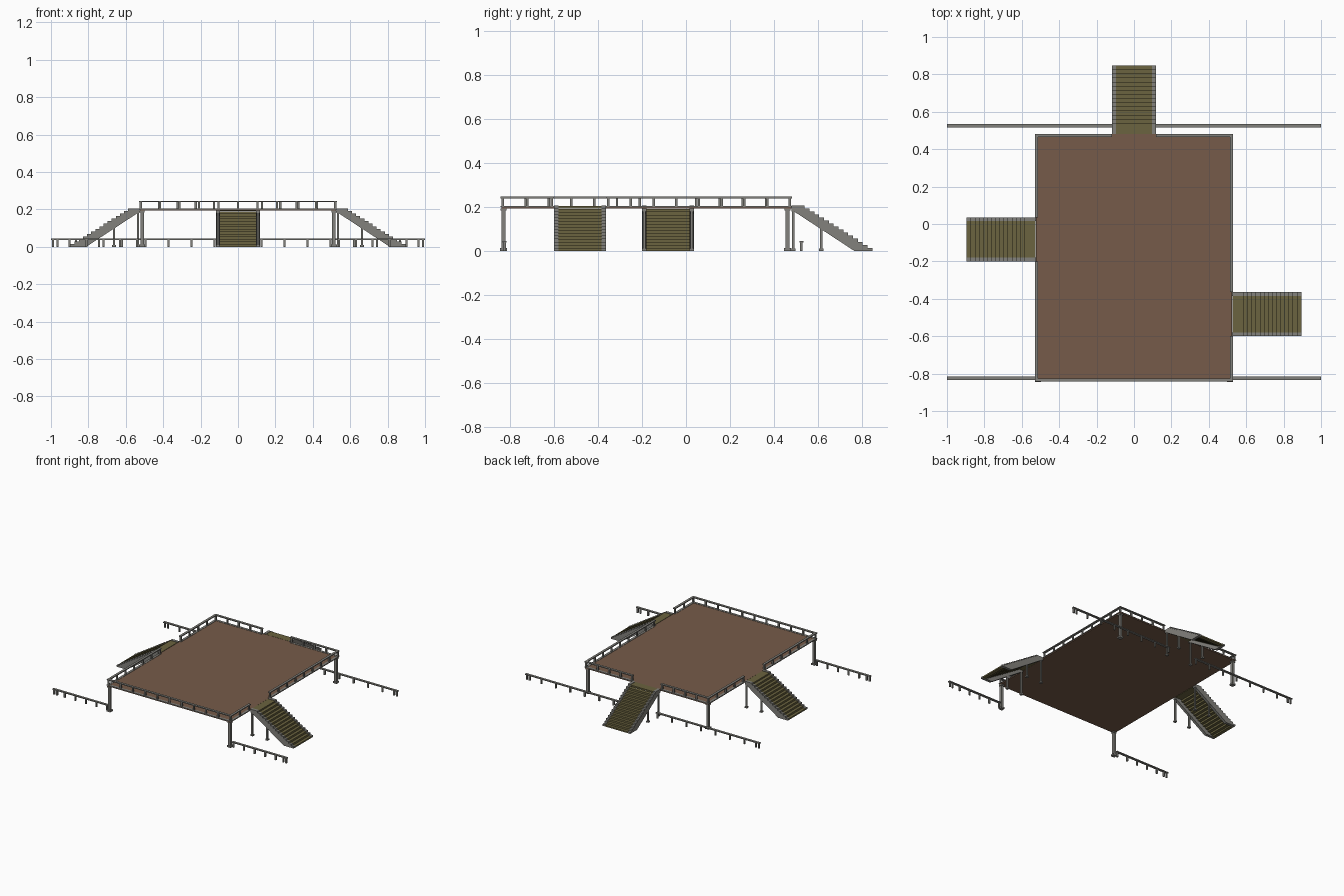
import bpy, bmesh, math
from mathutils import Vector

if "Cube" in bpy.data.objects:
    bpy.data.objects.remove(bpy.data.objects["Cube"])


def material(name, col):
    m = bpy.data.materials.new(name)
    m.diffuse_color = (*col, 1)
    m.use_nodes = True
    m.node_tree.nodes["Principled BSDF"].inputs["Base Color"].default_value = m.diffuse_color
    return m


BROWN = material("brown deck", (0.18, 0.105, 0.067))
GREY = material("grey metal", (0.225, 0.22, 0.20))
OLIVE = material("olive treads", (0.145, 0.125, 0.05))


def box(bm, x0, x1, y0, y1, z0, z1):
    r = bmesh.ops.create_cube(bm, size=1)
    for v in r["verts"]:
        v.co = Vector(((x0 + x1) / 2 + v.co.x * (x1 - x0),
                       (y0 + y1) / 2 + v.co.y * (y1 - y0),
                       (z0 + z1) / 2 + v.co.z * (z1 - z0)))


def post(bm, x, y, z0, z1, w):
    box(bm, x - w / 2, x + w / 2, y - w / 2, y + w / 2, z0, z1)


def finish(bm, name, mat, loc=(0, 0, 0), rot=0):
    bmesh.ops.recalc_face_normals(bm, faces=bm.faces[:])
    me = bpy.data.meshes.new(name)
    bm.to_mesh(me)
    bm.free()
    me.materials.append(mat)
    ob = bpy.data.objects.new(name, me)
    ob.location = loc
    ob.rotation_euler = (0, 0, rot)
    bpy.context.collection.objects.link(ob)
    return ob


def prism(bm, profile, y0, y1):
    # side profile (x, z) pushed across y
    f = bm.faces.new([bm.verts.new((x, y0, z)) for x, z in profile])
    r = bmesh.ops.extrude_face_region(bm, geom=[f])
    vs = [g for g in r["geom"] if isinstance(g, bmesh.types.BMVert)]
    bmesh.ops.translate(bm, verts=vs, vec=(0, y1 - y0, 0))


# Deck
bm = bmesh.new()
box(bm, -0.525, 0.525, -0.84, 0.48, 0.193, 0.202)
finish(bm, "deck", BROWN)

# Corner posts with foot and head plates
bm = bmesh.new()
for x in (-0.513, 0.513):
    for y in (-0.83, 0.462):
        post(bm, x, y, 0, 0.193, 0.019)
        post(bm, x, y, 0, 0.012, 0.031)
        post(bm, x, y, 0.184, 0.193, 0.027)
finish(bm, "corner_posts", GREY)


# Railings: a top bar (and optional base bar) on evenly spaced posts
def railing(bm, a, b, z0, z1, step, base):
    a, b = Vector(a), Vector(b)
    d = (b - a).normalized()
    h = 0.009
    lo = (min(a.x, b.x) - h * abs(d.y), max(a.x, b.x) + h * abs(d.y),
          min(a.y, b.y) - h * abs(d.x), max(a.y, b.y) + h * abs(d.x))
    box(bm, *lo, z1 - 0.007, z1)
    if base:
        box(bm, *lo, z0, z0 + 0.004)
    a2, b2 = a + d * 0.01, b - d * 0.01
    n = max(1, round((b2 - a2).length / step))
    for i in range(n + 1):
        p = a2.lerp(b2, i / n)
        post(bm, p.x, p.y, z0, z1 - 0.006, 0.011)


bm = bmesh.new()
E, F, B = 0.521, -0.834, 0.473
for a, b in [((-0.53, F), (0.53, F)),
             ((-0.53, B), (-0.118, B)), ((0.118, B), (0.53, B)),
             ((E, -0.843), (E, -0.60)), ((E, -0.364), (E, 0.482)),
             ((-E, -0.843), (-E, -0.20)), ((-E, 0.036), (-E, 0.482))]:
    railing(bm, a, b, 0.20, 0.246, 0.1, True)
finish(bm, "deck_railing", GREY)

# Low ground rails
bm = bmesh.new()
for s in (-1, 1):
    railing(bm, (s * 0.53, -0.825), (s * 1.0, -0.825), 0, 0.044, 0.09, False)
    railing(bm, (s * 0.115, 0.525), (s * 1.0, 0.525), 0, 0.044, 0.124, False)
    for y in (-0.825, 0.525):
        post(bm, s * 0.965, y, 0, 0.04, 0.011)
finish(bm, "ground_rails", GREY)

# Stairs: local x runs outward from the deck edge
N, LAND, LEN, TOP, HALF, SW = 14, 0.06, 0.368, 0.206, 0.118, 0.021
RUN, RISE = (LEN - LAND) / N, TOP / (N + 1)


def stair(name, loc, rot):
    # stepped side plates
    prof = [(0, TOP), (LAND, TOP)]
    for i in range(N):
        z = TOP - (i + 1) * RISE
        prof += [(LAND + i * RUN, z), (LAND + (i + 1) * RUN, z)]
    prof += [(LEN, 0), (0.285, 0), (0.01, 0.18), (0, 0.18)]
    bm = bmesh.new()
    for y in (-HALF, HALF - SW):
        prism(bm, prof, y, y + SW)
    finish(bm, name + "_stringers", GREY, loc, rot)
    # treads and landing
    bm = bmesh.new()
    w = HALF - SW
    box(bm, 0, LAND, -w, w, 0.192, 0.203)
    for i in range(N):
        z = TOP - (i + 1) * RISE - 0.003
        box(bm, LAND + i * RUN - 0.004, LAND + (i + 1) * RUN, -w, w,
            max(0, z - RISE), z)
    finish(bm, name + "_treads", OLIVE, loc, rot)
    # slim support legs with feet
    bm = bmesh.new()
    for y in (-HALF + SW / 2, HALF - SW / 2):
        for x, z in ((0.008, 0.185), (0.136, 0.11)):
            post(bm, x, y, 0, z, 0.011)
            post(bm, x, y, 0, 0.01, 0.02)
    finish(bm, name + "_legs", GREY, loc, rot)


stair("right_stair", (0.527, -0.482, 0), 0)
stair("left_stair", (-0.527, -0.082, 0), math.pi)
stair("back_stair", (0, 0.48, 0), math.pi / 2)
